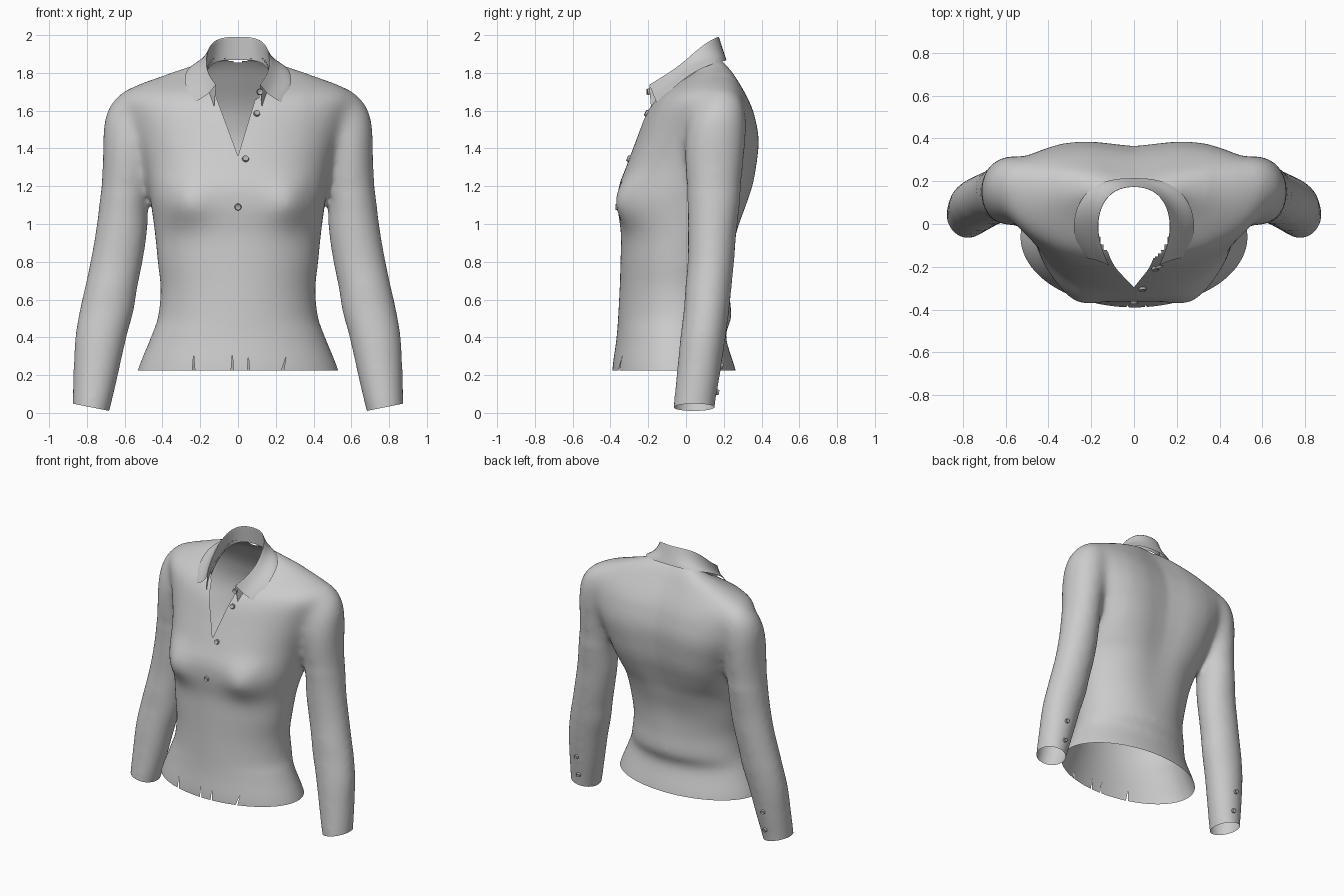
import bpy, bmesh, math
from mathutils import Vector
from mathutils.bvhtree import BVHTree

if "Cube" in bpy.data.objects:
    bpy.data.objects.remove(bpy.data.objects["Cube"])


def material(name, value):
    m = bpy.data.materials.new(name)
    m.use_nodes = True
    colour = (value, value, value, 1)
    m.diffuse_color = colour
    m.node_tree.nodes["Principled BSDF"].inputs["Base Color"].default_value = colour
    return m


fabric = material("grey fabric", 0.6)
button_grey = material("button grey", 0.45)


def make_object(name, bm, mat):
    mesh = bpy.data.meshes.new(name)
    bm.to_mesh(mesh)
    bm.free()
    mesh.materials.append(mat)
    ob = bpy.data.objects.new(name, mesh)
    bpy.context.collection.objects.link(ob)
    bpy.context.view_layer.objects.active = ob
    for other in bpy.context.selected_objects:
        other.select_set(False)
    ob.select_set(True)
    return ob


def sample(rows, z):
    """Smooth interpolation of a table of rows that begin with a height."""
    i = max(k for k in range(len(rows) - 1) if k == 0 or rows[k][0] <= z)
    a, b = rows[i], rows[i + 1]
    p, n = rows[max(i - 1, 0)], rows[min(i + 2, len(rows) - 1)]
    h = b[0] - a[0]
    t = (z - a[0]) / h
    out = []
    for c in range(1, len(a)):
        m0 = (b[c] - p[c]) / (b[0] - p[0]) * h
        m1 = (n[c] - a[c]) / (n[0] - a[0]) * h
        out.append((2*t**3 - 3*t**2 + 1) * a[c] + (t**3 - 2*t**2 + t) * m0
                   + (3*t**2 - 2*t**3) * b[c] + (t**3 - t**2) * m1)
    return out


def loft(bm, rows, ring, steps=80, count=72):
    """Closed solid through rings at evenly spaced heights."""
    z0, z1 = rows[0][0], rows[-1][0]
    rings = []
    for s in range(steps + 1):
        z = z0 + (z1 - z0) * s / steps
        vals = sample(rows, z)
        rings.append([bm.verts.new(ring(vals, z, math.tau * k / count)) for k in range(count)])
    for lo, hi in zip(rings, rings[1:]):
        for k in range(count):
            n = (k + 1) % count
            bm.faces.new((lo[k], lo[n], hi[n], hi[k]))
    bm.faces.new(rings[0][::-1])
    bm.faces.new(rings[-1])


def power(v, e):
    return math.copysign(abs(v) ** e, v)


# Torso: height, half width, front y, back y, widest y, squareness
TORSO = [(.10, .56, -.39, .29, -.06, 2), (.23, .53, -.39, .262, -.06, 2),
         (.38, .47, -.37, .215, -.06, 2), (.43, .45, -.365, .213, -.06, 2),
         (.50, .425, -.36, .24, -.05, 2), (.65, .41, -.352, .238, -.05, 2),
         (.80, .425, -.347, .25, -.04, 2.05), (.95, .44, -.345, .29, -.02, 2.1),
         (1.1, .46, -.362, .335, .02, 2.4), (1.2, .48, -.355, .365, .06, 2.4),
         (1.3, .50, -.318, .382, .1, 2.3), (1.45, .55, -.262, .393, .14, 2.2),
         (1.58, .60, -.213, .368, .155, 2.1), (1.64, .625, -.178, .345, .16, 2.1),
         (1.69, .61, -.135, .32, .165, 2.1), (1.735, .54, -.075, .295, .17, 2),
         (1.78, .42, 0, .27, .17, 2), (1.83, .265, .06, .24, .16, 2), (1.88, .15, .08, .2, .14, 2)]

# Sleeve: height, inner x, outer x, front y, back y
SLEEVE = [(-.1, .71, .88, -.075, .14), (.05, .67, .876, -.065, .155), (.2, .635, .872, -.05, .18),
          (.4, .59, .862, -.03, .21), (.55, .55, .837, -.012, .23), (.65, .535, .814, -.005, .24),
          (.8, .505, .782, .008, .255), (.95, .482, .755, .01, .267), (1.1, .475, .735, .008, .285),
          (1.25, .46, .722, -.003, .3), (1.4, .44, .718, -.01, .315), (1.52, .42, .714, .005, .32),
          (1.6, .41, .695, .03, .315), (1.66, .42, .658, .065, .3), (1.72, .45, .59, .12, .25)]


def torso_ring(v, z, a):
    hw, front, back, mid, n = v
    if math.sin(a) > 0:   # shoulder blades are squarer
        n += min(1, max(0, (z - 1) * 2.5))
    x = hw * power(math.cos(a), 2 / n)
    s = power(math.sin(a), 2 / n)
    y = mid + s * ((back - mid) if s > 0 else (mid - front))
    if s > 0:   # spine hollow
        y -= .03 * math.exp(-(x / .15) ** 2) * min(1, max(0, (z - .5) * 2))
    else:       # bust
        for side in (-1, 1):
            y -= .048 * math.exp(-((x - side * .27) / .11) ** 2 - ((z - 1.11) / .12) ** 2)
    return x, y, z


def sleeve_ring(side):
    def ring(v, z, a):
        xi, xo, front, back = v
        return (side * ((xi + xo) / 2 + (xo - xi) / 2 * math.cos(a)),
                (front + back) / 2 + side * (back - front) / 2 * math.sin(a), z)
    return ring


bm = bmesh.new()
loft(bm, TORSO, torso_ring)
for side in (-1, 1):
    loft(bm, SLEEVE, sleeve_ring(side), count=40)
shirt = make_object("shirt_body", bm, fabric)

# Fuse torso and sleeves into one skin, soften it, most of all at the shoulders
fuse = shirt.modifiers.new("fuse", 'REMESH')
fuse.mode = 'VOXEL'
fuse.voxel_size = .015
bpy.ops.object.modifier_apply(modifier=fuse.name)

bm = bmesh.new()
bm.from_mesh(shirt.data)
shoulders = [v for v in bm.verts if abs(v.co.x) > .36 and v.co.z > 1.15]
for verts, rounds in ((shoulders, 28), (bm.verts, 8)):
    for _ in range(rounds):
        bmesh.ops.smooth_vert(bm, verts=verts, factor=.5, use_axis_x=True, use_axis_y=True, use_axis_z=True)
skin = BVHTree.FromBMesh(bm)


def cut(region, planes, remove):
    """Slice the faces of a region by planes, then drop those to remove."""
    for co, no in planes:
        faces = [f for f in bm.faces if region(f.calc_center_median())]
        geom = set(faces) | {e for f in faces for e in f.edges} | {v for f in faces for v in f.verts}
        bmesh.ops.bisect_plane(bm, geom=list(geom), plane_co=co, plane_no=no, dist=1e-5)
    gone = [f for f in bm.faces if region(f.calc_center_median()) and remove(f.calc_center_median())]
    bmesh.ops.delete(bm, geom=gone, context='FACES')


# Open hem
cut(lambda c: abs(c.x) < .6 and c.z < .35, [((0, 0, .225), (0, 0, 1))], lambda c: c.z < .225)
# Open cuffs
for side in (-1, 1):
    cut(lambda c: c.x * side > .6 and c.z < .3, [((side * .68, 0, .01), (-.2 * side, 0, 1))],
        lambda c: c.z < .01 + .2 * (abs(c.x) - .68))
# Open neckline: front V and neck hole
cut(lambda c: c.y < 0 and abs(c.x) < .2 and c.z > 1.3,
    [((0, 0, 1.36), (-3.3, 0, 1)), ((0, 0, 1.36), (2.7, 0, 1))],
    lambda c: c.z > 1.36 + (3.3 * c.x if c.x > 0 else -2.7 * c.x))
cut(lambda c: c.z > 1.6, [], lambda c: (c.x / .172) ** 2 + (c.y / .19) ** 2 < 1)
# Small slits in the front hem
for x, top, lean in ((-.235, .31, 0), (-.03, .31, 0), (.055, .3, 0), (.255, .3, .25)):
    def edge(c, w):
        return c.x - x - (c.z - top) * (lean + w)
    cut(lambda c: c.y < 0 and abs(c.x - x) < .07 and c.z < top,
        [((x, 0, top), (1, 0, -lean - .08)), ((x, 0, top), (1, 0, -lean + .08))],
        lambda c: edge(c, .08) > 0 and edge(c, -.08) < 0)
bm.to_mesh(shirt.data)
bm.free()
bpy.ops.object.shade_smooth_by_angle(angle=math.radians(50))

# Collar: half rows from front corner to centre back, mirrored
TOP = [(.115, -.195, 1.745), (.15, -.12, 1.79), (.168, -.035, 1.845), (.165, .03, 1.905),
       (.145, .1, 1.965), (.09, .16, 1.998), (0, .178, 2.0)]
LEAF = [(.23, -.155, 1.64), (.272, -.09, 1.70), (.285, -.005, 1.775), (.268, .085, 1.828),
        (.21, .165, 1.855), (.12, .21, 1.865), (0, .216, 1.87)]
columns = []
for t, l in zip(TOP, LEAF):
    t, l = Vector(t), Vector(l)
    middle = t.lerp(l, .5) + Vector((-.02 * min(1, t.x / .1), 0, -.005))
    stand = t + Vector((.012 * min(1, t.x / .1), .01, -.13))
    columns.append([stand, t + Vector((0, 0, -.01)), t, middle, t.lerp(l, .85), l])
columns += [[Vector((-p.x, p.y, p.z)) for p in col] for col in columns[-2::-1]]
bm = bmesh.new()
grid = [[bm.verts.new(p) for p in col] for col in columns]
for a, b in zip(grid, grid[1:]):
    for j in range(len(a) - 1):
        bm.faces.new((a[j], a[j + 1], b[j + 1], b[j]))
bmesh.ops.recalc_face_normals(bm, faces=bm.faces)
collar = make_object("collar", bm, fabric)
sub = collar.modifiers.new("smooth", 'SUBSURF')
sub.levels = sub.render_levels = 2
sub.boundary_smooth = 'PRESERVE_CORNERS'
bpy.ops.object.shade_smooth_by_angle(angle=math.radians(60))


# Buttons set on the skin, the top one on the collar stand
def button(name, x, z, facing, radius=.018):
    hit, normal, _, _ = skin.ray_cast(Vector((x, facing * 2, z)), Vector((0, -facing, 0)))
    if z > 1.65:
        hit, normal = Vector((x, -.195, z)), Vector((.2, -1, 0)).normalized()
    bm = bmesh.new()
    bmesh.ops.create_cone(bm, cap_ends=True, segments=20, radius1=radius, radius2=radius * .85, depth=.012)
    top = max(bm.faces, key=lambda f: f.calc_center_median().z)
    bmesh.ops.inset_region(bm, faces=[top], thickness=radius * .3, depth=-.003)
    ob = make_object(name, bm, button_grey)
    ob.location = hit + normal * .006
    ob.rotation_euler = normal.to_track_quat('Z', 'Y').to_euler()
    bpy.ops.object.shade_smooth_by_angle(angle=math.radians(30))


for i, (x, z) in enumerate(((.115, 1.70), (.1, 1.585), (.04, 1.345), (0, 1.09))):
    button("front_button_%d" % (i + 1), x, z, -1)
for side, label in ((1, "left"), (-1, "right")):
    for i, z in enumerate((.11, .25)):
        button("%s_cuff_button_%d" % (label, i + 1), side * .755, z, 1, .016)
